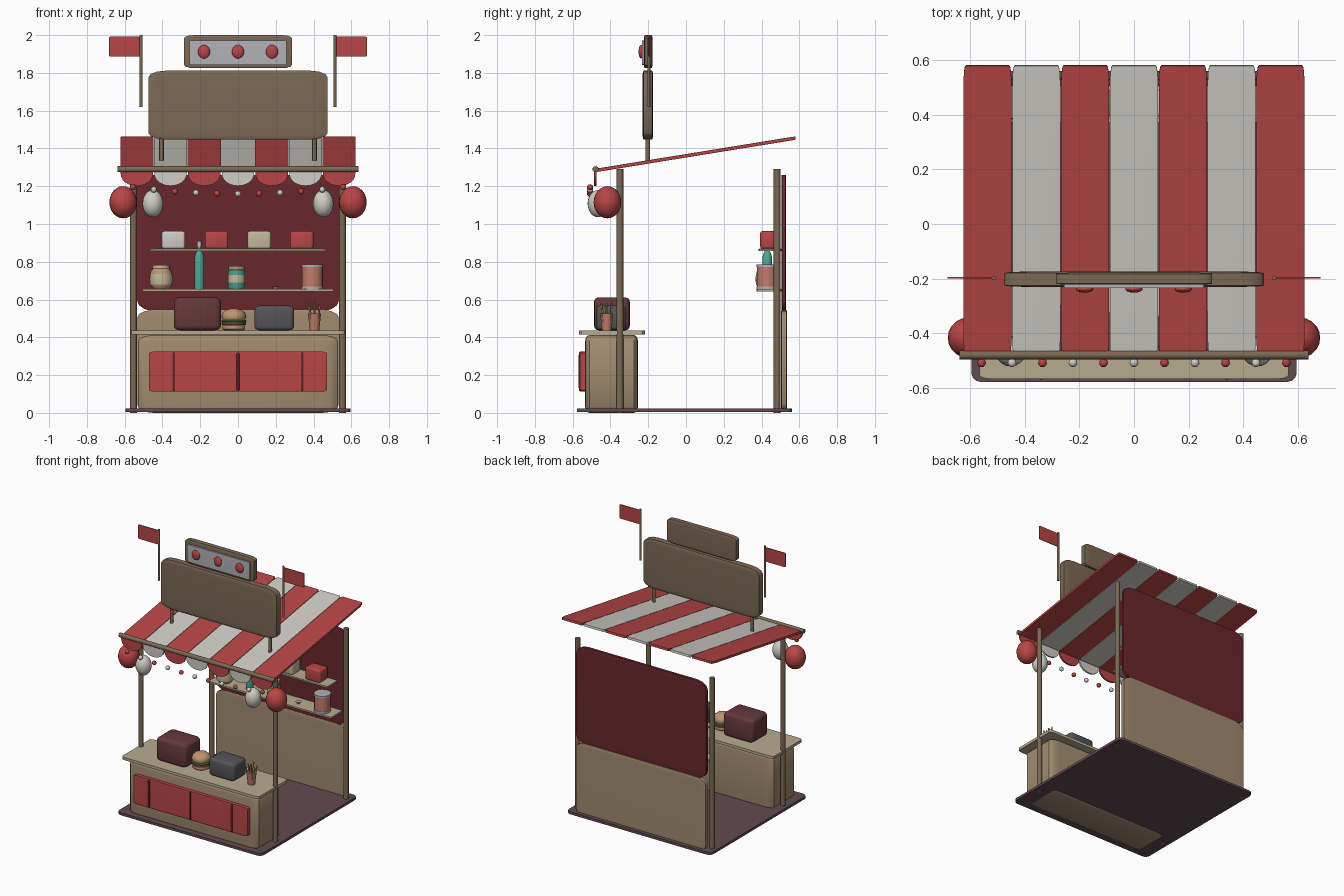
import bpy, bmesh, math, random
from mathutils import Matrix, Vector

if "Cube" in bpy.data.objects:
    bpy.data.objects.remove(bpy.data.objects["Cube"])

random.seed(3)
MATS = {}
COLS = dict(wood=(.36, .26, .16), dark_wood=(.20, .14, .09), top=(.48, .41, .28), floor=(.12, .07, .08),
            red=(.48, .06, .06), wine=(.14, .02, .025), maroon=(.13, .04, .045), white=(.62, .61, .56),
            cream=(.55, .48, .33), grey=(.09, .09, .10), teal=(.08, .38, .30), green=(.12, .35, .12),
            bun=(.52, .30, .16), meat=(.14, .06, .03), pink=(.55, .20, .15), metal=(.45, .45, .48),
            fry=(.55, .36, .12))


def mat(c):
    if c not in MATS:
        MATS[c] = bpy.data.materials.new(c)
        MATS[c].diffuse_color = (*COLS[c], 1)
    return MATS[c]


def finish(name, bm, color, angle=40):
    bmesh.ops.recalc_face_normals(bm, faces=bm.faces)
    me = bpy.data.meshes.new(name)
    bm.to_mesh(me)
    bm.free()
    for p in me.polygons:
        p.use_smooth = True
    me.set_sharp_from_angle(angle=math.radians(angle))
    me.materials.append(mat(color))
    ob = bpy.data.objects.new(name, me)
    bpy.context.collection.objects.link(ob)
    return ob


def box(name, x, y, z, color, b=0.08, rot=None):
    """Box from (min, max) ranges; b is the bevel as a share of each side."""
    bm = bmesh.new()
    bmesh.ops.create_cube(bm, size=1)
    if b:
        bmesh.ops.bevel(bm, geom=bm.edges[:], offset=b, segments=3, profile=0.5, affect='EDGES')
    bmesh.ops.scale(bm, vec=(x[1] - x[0], y[1] - y[0], z[1] - z[0]), verts=bm.verts)
    if rot:
        bmesh.ops.transform(bm, matrix=rot, verts=bm.verts)
    bmesh.ops.translate(bm, vec=((x[0] + x[1]) / 2, (y[0] + y[1]) / 2, (z[0] + z[1]) / 2), verts=bm.verts)
    return finish(name, bm, color)


def rod(name, a, b, r, color, seg=16):
    a, b = Vector(a), Vector(b)
    bm = bmesh.new()
    q = (b - a).to_track_quat('Z', 'Y').to_matrix().to_4x4()
    bmesh.ops.create_cone(bm, cap_ends=True, segments=seg, radius1=r, radius2=r, depth=(b - a).length,
                          matrix=Matrix.Translation((a + b) / 2) @ q)
    return finish(name, bm, color)


def ball(name, c, r, color, seg=16):
    bm = bmesh.new()
    bmesh.ops.create_uvsphere(bm, u_segments=seg, v_segments=seg // 2 + 2, radius=1)
    bmesh.ops.scale(bm, vec=r, verts=bm.verts)
    bmesh.ops.translate(bm, vec=c, verts=bm.verts)
    return finish(name, bm, color, 60)


def lathe(name, c, profile, color, seg=20):
    """Turn (radius, height) points around the z axis, capping both ends."""
    bm = bmesh.new()
    rings = [[bm.verts.new((c[0] + r * math.cos(t), c[1] + r * math.sin(t), c[2] + h))
              for t in (2 * math.pi * i / seg for i in range(seg))] for r, h in profile]
    for lo, hi in zip(rings, rings[1:]):
        for i in range(seg):
            bm.faces.new((lo[i], lo[(i + 1) % seg], hi[(i + 1) % seg], hi[i]))
    bm.faces.new(rings[0])
    bm.faces.new(rings[-1])
    return finish(name, bm, color)


# floor, back wall and posts
box("floor", (-.595, .595), (-.578, .56), (.004, .024), "floor", .03)
box("back_wall_lower", (-.535, .535), (.503, .535), (.005, .545), "wood")
box("back_wall_upper", (-.535, .535), (.505, .53), (.54, 1.26), "wine")
for s, side in ((-1, "left"), (1, "right")):
    for y, end in ((-.35, "front"), (.482, "back")):
        rod(f"{end}_post_{side}", (s * .553, y, 0), (s * .553, y, 1.29), .018, "dark_wood")

# counter with a red front panel and dividers
box("counter_body", (-.53, .53), (-.534, -.254), (0, .412), "wood")
box("counter_top", (-.565, .565), (-.567, -.217), (.415, .437), "top", .04)
box("counter_panel", (-.47, .47), (-.562, -.52), (.112, .325), "red", .04)
for x in (-.34, 0, .34):
    box("panel_divider", (x - .007, x + .007), (-.568, -.53), (.115, .322), "wine", .1)

# shelves
box("lower_shelf", (-.505, .505), (.372, .507), (.643, .656), "top", .04)
box("upper_shelf", (-.465, .465), (.385, .507), (.857, .869), "top", .04)

# striped awning with scalloped valance
Y0, Z0, Y1, Z1, W = -.482, 1.283, .58, 1.455, 1.25 / 7
tilt = Matrix.Rotation(math.atan2(Z1 - Z0, Y1 - Y0), 4, 'X')
half = math.hypot(Y1 - Y0, Z1 - Z0) / 2
for i in range(7):
    x, col = (i - 3) * W, ("red", "white")[i % 2]
    yc, zc = (Y0 + Y1) / 2, (Z0 + Z1) / 2
    box("awning_stripe", (x - .0875, x + .0875), (yc - half, yc + half), (zc - .009, zc + .009), col, .05, tilt)
    bm = bmesh.new()
    pts = [(x + .087 * math.cos(t), -.475, 1.28 - .078 * math.sin(t) ** .8)
           for t in (math.pi * k / 12 for k in range(13))]
    face = bm.faces.new([bm.verts.new(p) for p in pts])
    ext = bmesh.ops.extrude_face_region(bm, geom=[face])
    bmesh.ops.translate(bm, vec=(0, -.012, 0), verts=[v for v in ext["geom"] if isinstance(v, bmesh.types.BMVert)])
    finish("valance_scallop", bm, col)
rod("awning_front_bar", (-.638, -.479, 1.29), (.638, -.479, 1.29), .016, "dark_wood")

# string lights and lanterns
for i in range(11):
    x = (i - 5) * .1115
    ball("string_light", (x, -.508, 1.16 + .035 * (x / .56) ** 2), (.016,) * 3, ("red", "white")[i % 2], 12)
for s in (-1, 1):
    ball("red_lantern", (s * .608, -.416, 1.115), (.073, .073, .085), "red", 20)
    ball("white_lantern", (s * .451, -.466, 1.108), (.055, .055, .072), "white", 20)

# sign boards, supports and flags
box("main_sign", (-.475, .475), (-.23, -.174), (1.447, 1.812), "dark_wood", .1)
box("upper_sign", (-.286, .286), (-.222, -.178), (1.825, 2), "dark_wood", .1)
box("upper_sign_panel", (-.256, .256), (-.234, -.21), (1.842, 1.972), "metal", .03)
for x in (-.18, 0, .18):
    ball("sign_button", (x, -.238, 1.912), (.032, .013, .036), "red")
for s in (-1, 1):
    rod("sign_support", (s * .405, -.202, 1.33), (s * .405, -.202, 1.46), .012, "dark_wood")
    rod("flag_pole", (s * .513, -.197, 1.62), (s * .513, -.197, 2), .008, "dark_wood", 10)
    box("flag", sorted((s * .518, s * .682)), (-.2, -.194), (1.887, 1.992), "red", .04)

# counter goods: cooker, grill, burger and fries
box("cooker", (-.34, -.09), (-.487, -.297), (.437, .612), "maroon", .14)
box("grill", (.088, .297), (-.475, -.32), (.437, .568), "grey", .14)
B = (-.022, -.40, .437)
lathe("bun_bottom", B, [(.05, 0), (.06, .008), (.06, .026)], "bun")
lathe("patty", B, [(.062, .027), (.065, .035), (.062, .044)], "meat")
lathe("lettuce", B, [(.064, .045), (.067, .05), (.064, .056)], "green")
lathe("bun_top", B, [(.06, .057), (.066, .072), (.06, .092), (.042, .108), (.015, .115)], "bun")
F = (.405, -.42, .437)
lathe("fries_cup", F, [(.025, 0), (.035, .09)], "pink", 12)
for i in range(9):
    x, y = F[0] + (i % 3 - 1) * .017, F[1] + (i // 3 - 1) * .017
    rod("fry", (x, y, .48), (x + (i % 3 - 1) * .01, y + (i // 3 - 1) * .01, random.uniform(.56, .595)),
        .005, "fry", 4)

# lower shelf goods
S = .656
J = (-.407, .43, S)
lathe("big_jar", J, [(.04, 0), (.057, .02), (.06, .055), (.057, .09), (.042, .108)], "bun")
lathe("big_jar_label", J, [(.0595, .025), (.062, .05), (.0595, .08)], "cream")
lathe("big_jar_lid", J, [(.046, .108), (.046, .128)], "cream")
T = (-.205, .43, S)
lathe("bottle", T, [(.025, 0), (.026, .02), (.026, .165), (.019, .19), (.01, .205), (.01, .225)], "teal")
lathe("bottle_cap", T, [(.013, .225), (.011, .255)], "cream", 12)
P = (-.008, .43, S)
lathe("small_jar", P, [(.04, 0), (.045, .01), (.045, .1), (.038, .106)], "teal")
lathe("small_jar_label", P, [(.046, .035), (.046, .075)], "cream")
lathe("small_jar_lid", P, [(.043, .104), (.043, .121)], "bun")
lathe("small_dish", (.198, .43, S), [(.01, 0), (.022, .014)], "metal", 12)
C = (.394, .43, S)
lathe("can", C, [(.055, 0), (.055, .128)], "pink")
for h in (0, .116):
    lathe("can_rim", C, [(.058, h), (.058, h + .014)], "metal")

# upper shelf boxes
for x, col in ((-.342, "white"), (-.114, "red"), (.112, "cream"), (.337, "red")):
    box("snack_box", (x - .062, x + .062), (.393, .49), (.869, .962), col, .12)

for m in bpy.data.materials:
    if m.users and not m.is_grease_pencil:
        m.use_nodes = True
        m.node_tree.nodes["Principled BSDF"].inputs["Base Color"].default_value = m.diffuse_color
